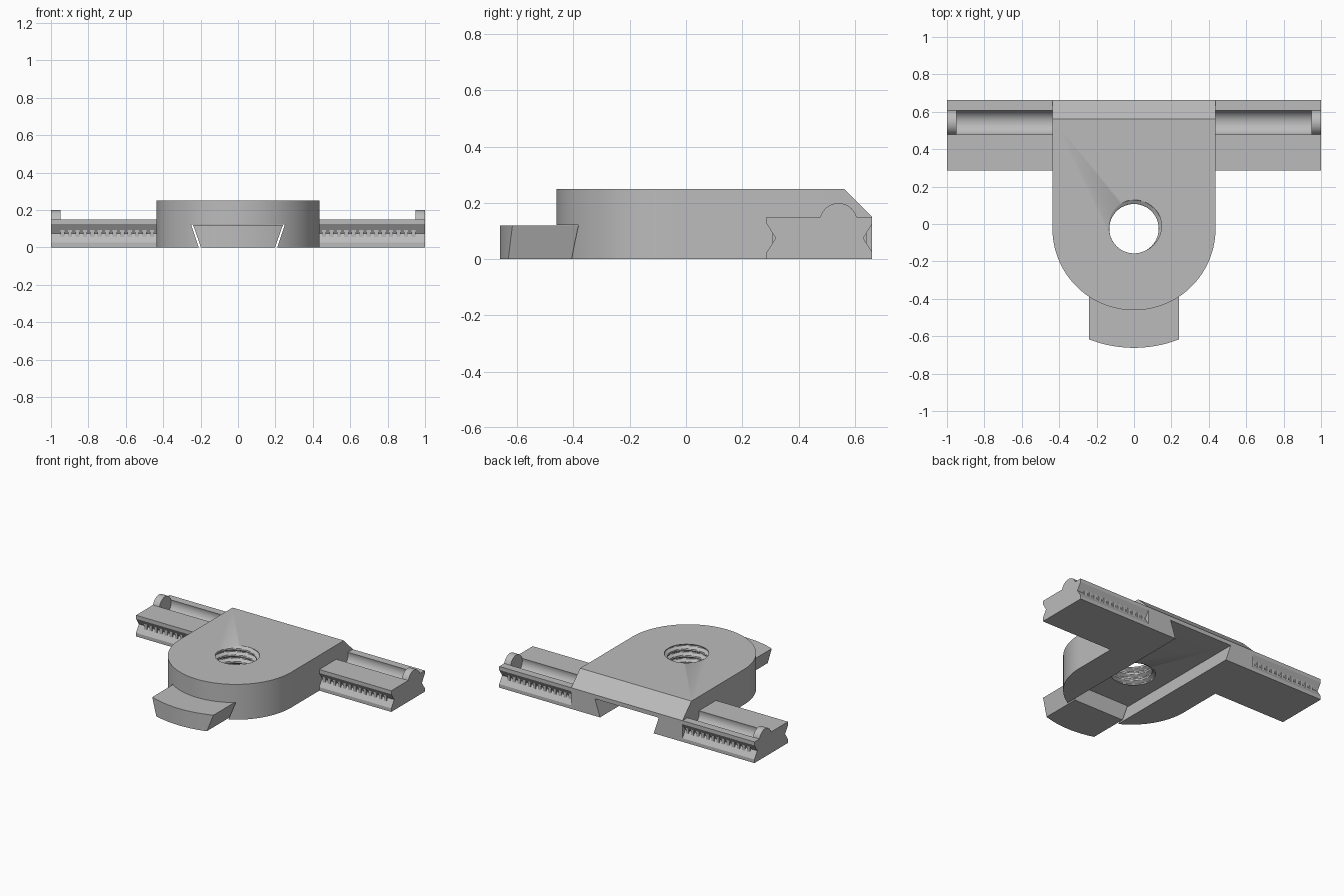
import bpy, bmesh, math
from mathutils import Vector

cube = bpy.data.objects.get("Cube")
if cube:
    bpy.data.objects.remove(cube)

grey = bpy.data.materials.new("plain grey")
grey.use_nodes = True
grey.diffuse_color = (0.5, 0.5, 0.5, 1)
grey.node_tree.nodes["Principled BSDF"].inputs["Base Color"].default_value = (0.5, 0.5, 0.5, 1)


def finish(bm, name):
    """Turn a bmesh into a grey object with sharp edges kept."""
    bmesh.ops.recalc_face_normals(bm, faces=bm.faces)
    mesh = bpy.data.meshes.new(name)
    bm.to_mesh(mesh)
    bm.free()
    mesh.materials.append(grey)
    obj = bpy.data.objects.new(name, mesh)
    bpy.context.collection.objects.link(obj)
    return obj


def smooth(obj):
    bpy.ops.object.select_all(action='DESELECT')
    obj.select_set(True)
    bpy.context.view_layer.objects.active = obj
    bpy.ops.object.shade_smooth_by_angle(angle=math.radians(30))


def add_prism(bm, points, axis, start, end):
    """Extrude a 2D profile along x, y or z."""
    place = {'x': lambda a, b, t: (t, a, b),
             'y': lambda a, b, t: (a, t, b),
             'z': lambda a, b, t: (a, b, t)}[axis]
    face = bm.faces.new([bm.verts.new(place(a, b, start)) for a, b in points])
    ext = bmesh.ops.extrude_face_region(bm, geom=[face])
    verts = [g for g in ext["geom"] if isinstance(g, bmesh.types.BMVert)]
    bmesh.ops.translate(bm, verts=verts, vec=Vector(place(0, 0, end - start)))


def arc(cx, cy, r, a0, a1, n):
    return [(cx + r * math.cos(a0 + (a1 - a0) * i / n),
             cy + r * math.sin(a0 + (a1 - a0) * i / n)) for i in range(n + 1)]


def cut(obj, cutter):
    mod = obj.modifiers.new("cut", 'BOOLEAN')
    mod.operation = 'DIFFERENCE'
    mod.solver = 'EXACT'
    mod.object = cutter
    bpy.context.view_layer.objects.active = obj
    bpy.ops.object.modifier_apply(modifier=mod.name)
    bpy.data.objects.remove(cutter)


HALF, BACK, TOP, CY = 0.436, 0.662, 0.25, -0.025

# Rounded body with a chamfered back edge
bm = bmesh.new()
outline = arc(0, CY, HALF, math.pi, 2 * math.pi, 64) + [(HALF, BACK), (-HALF, BACK)]
add_prism(bm, outline, 'z', 0, TOP)
geom = bm.verts[:] + bm.edges[:] + bm.faces[:]
res = bmesh.ops.bisect_plane(bm, geom=geom, plane_co=(0, BACK, 0.15),
                             plane_no=(0, 1, 1), clear_outer=True)
bmesh.ops.contextual_create(
    bm, geom=[g for g in res["geom_cut"] if isinstance(g, bmesh.types.BMEdge)])
body = finish(bm, "body")

# Dovetail slot along the underside
bm = bmesh.new()
add_prism(bm, [(-0.207, -0.01), (0.207, -0.01), (0.25, 0.121), (-0.25, 0.121)], 'y', -1, 1)
cut(body, finish(bm, "slot_cutter"))

# Threaded hole, cut with a helically grooved cylinder
bm = bmesh.new()
SIDES, RINGS, PITCH = 48, 56, 0.046
rows = []
for j in range(RINGS + 1):
    z = 0.09 + 0.19 * j / RINGS
    row = []
    for i in range(SIDES):
        a = 2 * math.pi * i / SIDES
        phase = ((z - TOP) / PITCH - (a - 1.2) / (2 * math.pi)) % 1
        wave = abs(2 * phase - 1)
        r = 0.132 + 0.022 * min(1, max(0, 2 * wave - 0.6))
        row.append(bm.verts.new((r * math.cos(a), CY + r * math.sin(a), z)))
    rows.append(row)
for low, high in zip(rows, rows[1:]):
    for i in range(SIDES):
        k = (i + 1) % SIDES
        bm.faces.new((low[i], low[k], high[k], high[i]))
bm.faces.new(rows[0])
bm.faces.new(rows[-1])
cut(body, finish(bm, "thread_cutter"))
smooth(body)

# Dovetail tab with a curved front, sliding in the slot
bm = bmesh.new()
spread = math.asin(0.26 / BACK)
front = arc(0, 0, BACK, -math.pi / 2 - spread, -math.pi / 2 + spread, 24)
add_prism(bm, front + [(0.26, -0.35), (-0.26, -0.35)], 'z', 0, 0.119)
for s in (-1, 1):
    geom = bm.verts[:] + bm.edges[:] + bm.faces[:]
    res = bmesh.ops.bisect_plane(bm, geom=geom, plane_co=(s * 0.198, 0, 0),
                                 plane_no=(s * 0.12, 0, -0.042), clear_outer=True)
    bmesh.ops.contextual_create(
        bm, geom=[g for g in res["geom_cut"] if isinstance(g, bmesh.types.BMEdge)])
smooth(finish(bm, "sliding_tab"))

# Side rails: V-notched bars, grooved on top, with a round stop at the end
FRONT, DEEP, MID, LOW, HIGH, DECK = 0.287, 0.032, 0.075, 0.025, 0.125, 0.15
ROD_Y, ROD_Z, ROD_R = 0.542, 0.132, 0.067
lift = math.asin((DECK - ROD_Z) / ROD_R)


def rail_profile(top_arc):
    return ([(FRONT, 0), (FRONT, LOW), (FRONT + DEEP, MID), (FRONT, HIGH), (FRONT, DECK)]
            + top_arc +
            [(BACK, DECK), (BACK, HIGH), (BACK - DEEP, MID), (BACK, LOW), (BACK, 0)])


groove = arc(ROD_Y, ROD_Z, ROD_R, math.pi - lift, 2 * math.pi + lift, 28)
bump = arc(ROD_Y, ROD_Z, ROD_R, math.pi - lift, lift, 20)
for side, s in (("left", 1), ("right", -1)):
    bm = bmesh.new()
    add_prism(bm, rail_profile(groove), 'x', s * HALF, s * 0.95)
    smooth(finish(bm, side + "_rail"))
    bm = bmesh.new()
    add_prism(bm, rail_profile(bump), 'x', s * 0.95, s)
    smooth(finish(bm, side + "_rail_stop"))

    # Small teeth filling the bottom of both notches
    bm = bmesh.new()
    for edge, d in ((FRONT, 1), (BACK, -1)):
        tooth = [(edge + d * DEEP, MID), (edge + d * 0.02, MID + 0.019),
                 (edge + d * 0.02, MID - 0.019)]
        for i in range(13):
            x = 0.95 - 0.04 * i
            add_prism(bm, tooth, 'x', s * x, s * (x - 0.022))
    finish(bm, side + "_rail_teeth")
